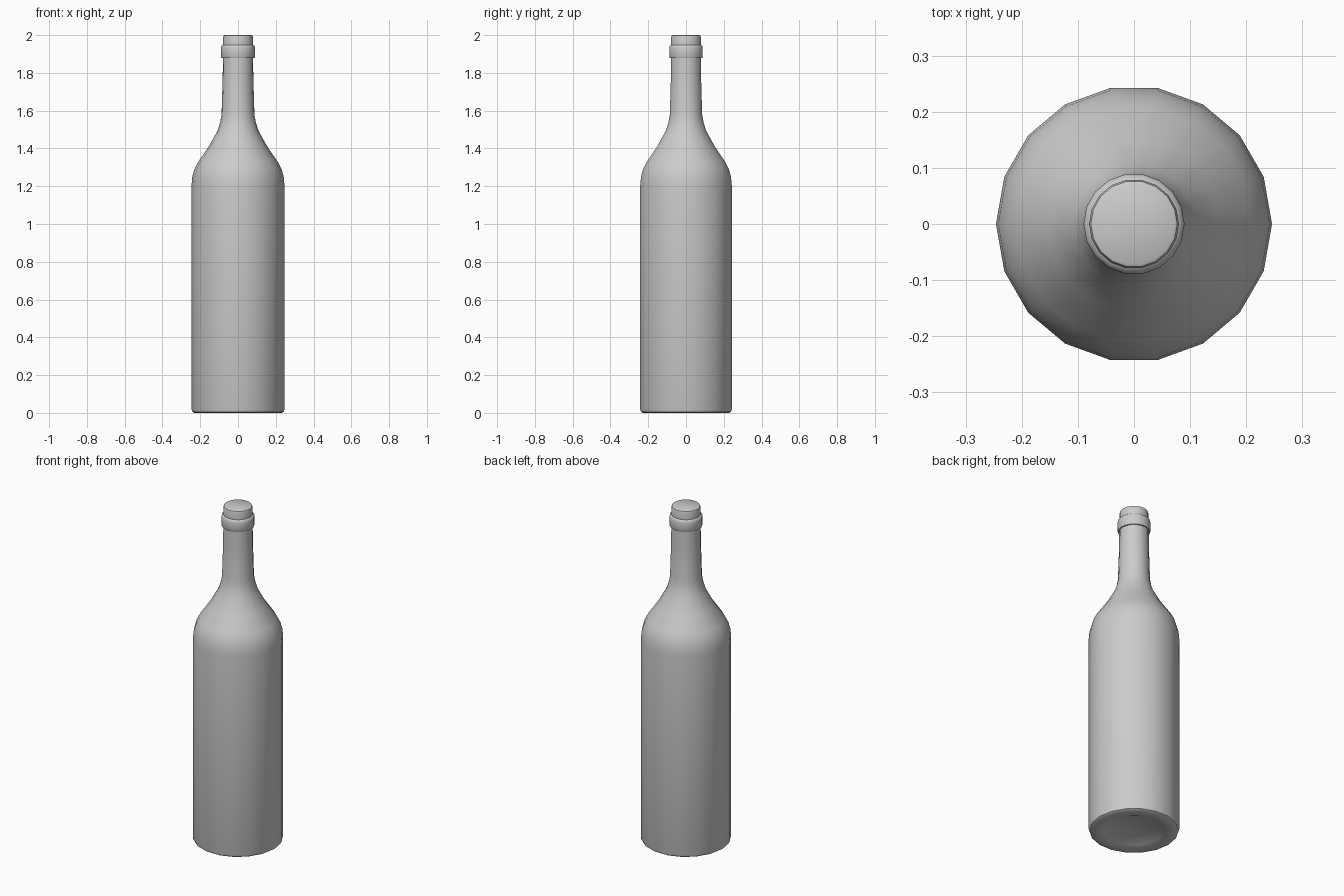
import bpy, bmesh
from math import cos, sin, pi, radians

if "Cube" in bpy.data.objects:
    bpy.data.objects.remove(bpy.data.objects["Cube"])

SIDES = 18


def lathe(name, profile):
    """Revolve (radius, z) points around z; radius-open ends are capped."""
    bm = bmesh.new()
    rings = [[bm.verts.new((r * cos(2 * pi * i / SIDES), r * sin(2 * pi * i / SIDES), z))
              for i in range(SIDES)] for r, z in profile]
    for a, b in zip(rings, rings[1:]):
        for i in range(SIDES):
            j = (i + 1) % SIDES
            bm.faces.new((a[i], a[j], b[j], b[i]))
    bm.faces.new(rings[0][::-1])
    bm.faces.new(rings[-1])
    mesh = bpy.data.meshes.new(name)
    bm.to_mesh(mesh)
    bm.free()
    obj = bpy.data.objects.new(name, mesh)
    bpy.context.collection.objects.link(obj)
    bpy.ops.object.select_all(action='DESELECT')
    obj.select_set(True)
    bpy.context.view_layer.objects.active = obj
    bpy.ops.object.shade_smooth_by_angle(angle=radians(40))
    return obj


# Bottle: recessed base, straight body, sloped shoulder, neck, lip ring and top
lathe("bottle", [
    (0.125, 0.022), (0.16, 0.008), (0.19, 0.0), (0.232, 0.0), (0.242, 0.006), (0.246, 0.018),
    (0.246, 1.205), (0.242, 1.25), (0.231, 1.29), (0.212, 1.327),
    (0.155, 1.41), (0.108, 1.495), (0.094, 1.54), (0.087, 1.58),
    (0.081, 1.78), (0.080, 1.878),
    (0.087, 1.878), (0.090, 1.884), (0.090, 1.934), (0.087, 1.943), (0.080, 1.948),
    (0.080, 1.988), (0.077, 1.997), (0.072, 2.0),
])
